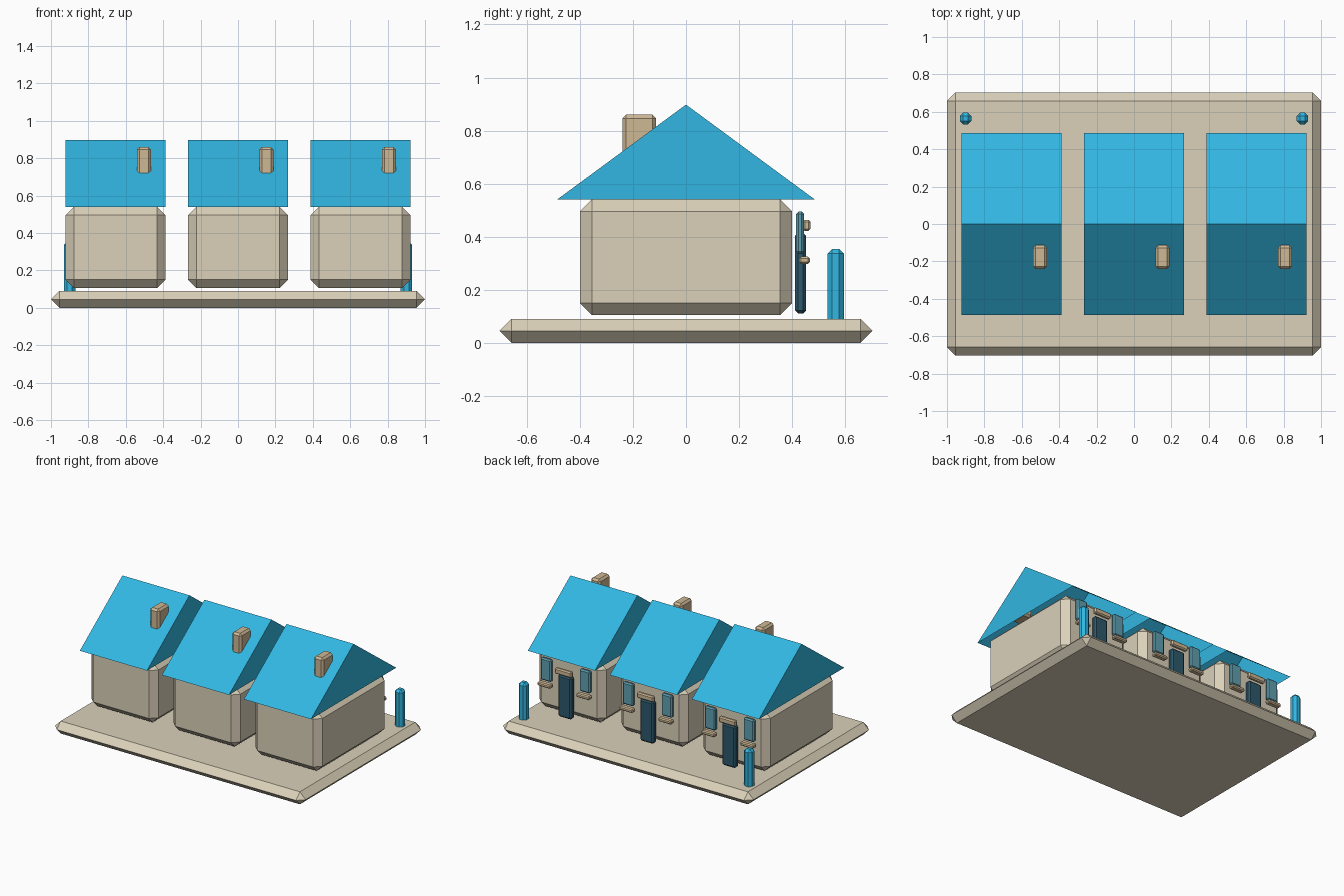
import bpy, bmesh

if "Cube" in bpy.data.objects:
    bpy.data.objects.remove(bpy.data.objects["Cube"])


def material(name, r, g, b):
    m = bpy.data.materials.new(name)
    lin = [((c / 255 + 0.055) / 1.055) ** 2.4 for c in (r, g, b)]
    m.diffuse_color = (*lin, 1)
    m.use_nodes = True
    m.node_tree.nodes["Principled BSDF"].inputs["Base Color"].default_value = m.diffuse_color
    return m


STONE = material("beige_stone", 219, 209, 186)
BLUE = material("bright_blue", 50, 182, 225)
BRICK = material("tan_brick", 207, 184, 149)
GLASS = material("grey_blue_glass", 96, 160, 178)
DOOR = material("dark_teal", 46, 88, 108)


def finish(bm, name, mat):
    bmesh.ops.recalc_face_normals(bm, faces=bm.faces)
    mesh = bpy.data.meshes.new(name)
    bm.to_mesh(mesh)
    bm.free()
    mesh.materials.append(mat)
    ob = bpy.data.objects.new(name, mesh)
    bpy.context.collection.objects.link(ob)
    return ob


def chamfer_box(name, xs, ys, zs, bevel, mat):
    """Box between three (min, max) ranges with all edges chamfered."""
    bm = bmesh.new()
    bmesh.ops.create_cube(bm, size=1)
    for v in bm.verts:
        for i, (lo, hi) in enumerate((xs, ys, zs)):
            v.co[i] = lo if v.co[i] < 0 else hi
    bmesh.ops.bevel(bm, geom=bm.edges[:], offset=bevel, segments=1,
                    affect='EDGES', profile=0.5)
    bmesh.ops.remove_doubles(bm, verts=bm.verts, dist=0.0005)
    return finish(bm, name, mat)


def gable_roof(name, x, half_w, half_d, z0, z1, mat):
    """Gable shell, open underneath."""
    bm = bmesh.new()
    ends = [[bm.verts.new((x + s * half_w, y, z)) for y, z in
             ((-half_d, z0), (0, z1), (half_d, z0))] for s in (-1, 1)]
    left, right = ends
    bm.faces.new(left)
    bm.faces.new(right[::-1])
    for i in (0, 1):
        bm.faces.new((left[i], right[i], right[i + 1], left[i + 1]))
    return finish(bm, name, mat)


def span(centre, width):
    return (centre - width / 2, centre + width / 2)


# Ground slab
chamfer_box("ground_slab", (-1, 1), (-0.703, 0.703), (0, 0.09), 0.0449, STONE)

# Row of three houses, doors and windows on the back
for n, x in enumerate((-0.655, 0, 0.655), 1):
    chamfer_box(f"walls_{n}", span(x, 0.535), (-0.4, 0.4), (0.105, 0.54), 0.045, STONE)
    gable_roof(f"roof_{n}", x, 0.268, 0.486, 0.54, 0.898, BLUE)
    chamfer_box(f"chimney_{n}", span(x + 0.152, 0.075), (-0.24, -0.113),
                (0.62, 0.86), 0.014, BRICK)
    chamfer_box(f"door_{n}", span(x, 0.11), (0.411, 0.453), (0.11, 0.415), 0.012, DOOR)
    chamfer_box(f"door_lintel_{n}", span(x, 0.135), (0.44, 0.47), (0.422, 0.464), 0.008, BRICK)
    for side in (-1, 1):
        wx = x + side * 0.155
        chamfer_box(f"window_{n}", span(wx, 0.085), (0.415, 0.445),
                    (0.335, 0.495), 0.009, GLASS)
        chamfer_box(f"window_sill_{n}", span(wx, 0.105), (0.426, 0.467),
                    (0.298, 0.325), 0.007, BRICK)

# Corner posts
for side in (-1, 1):
    chamfer_box("corner_post", span(side * 0.9, 0.062), (0.533, 0.595),
                (0.07, 0.354), 0.018, BLUE)
